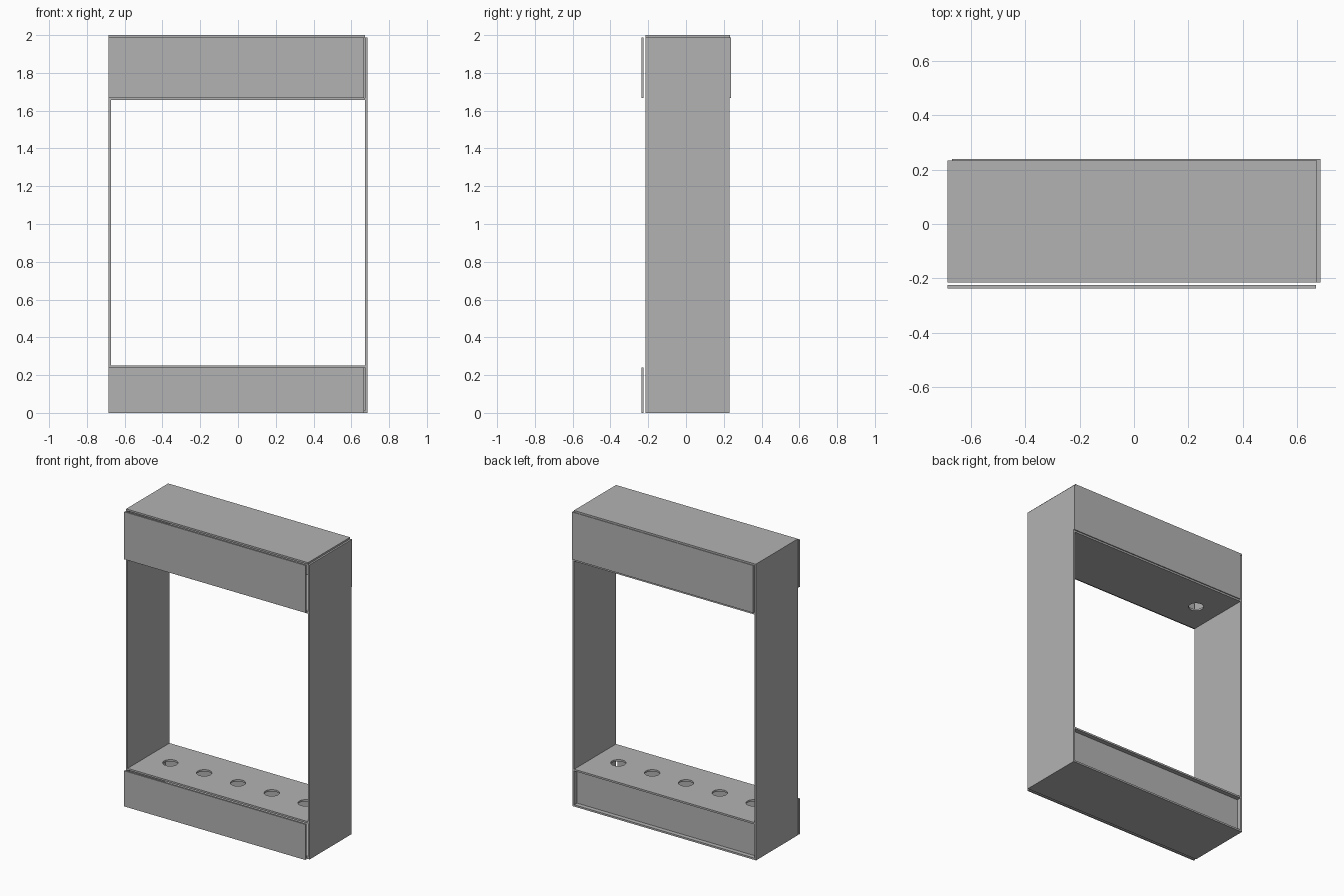
import bpy, bmesh
from mathutils import Matrix

cube = bpy.data.objects.get("Cube")
if cube:
    bpy.data.objects.remove(cube, do_unlink=True)

grey = bpy.data.materials.new("panel grey")
grey.use_nodes = True
grey.diffuse_color = (0.45, 0.45, 0.45, 1)
grey.node_tree.nodes["Principled BSDF"].inputs["Base Color"].default_value = (0.45, 0.45, 0.45, 1)

T = 0.012                      # board thickness
W = 0.685                      # half width
FRONT, BACK = -0.215, 0.231    # depth range of the frame
TOP = 2.0 - T
UPPER, LOWER = 1.656, 0.24     # undersides of the two shelves


def add_object(name, bm):
    mesh = bpy.data.meshes.new(name)
    bm.to_mesh(mesh)
    bm.free()
    mesh.materials.append(grey)
    obj = bpy.data.objects.new(name, mesh)
    bpy.context.collection.objects.link(obj)
    return obj


def board(name, x, y, z):
    """Flat box given by its (min, max) range on each axis."""
    bm = bmesh.new()
    bmesh.ops.create_cube(bm, size=1)
    for v in bm.verts:
        for i, (lo, hi) in enumerate((x, y, z)):
            v.co[i] = lo if v.co[i] < 0 else hi
    return add_object(name, bm)


def drill(obj, name, centres, z):
    """Cut round holes through a shelf."""
    bm = bmesh.new()
    for x in centres:
        bmesh.ops.create_cone(bm, cap_ends=True, segments=32, radius1=0.047, radius2=0.047,
                              depth=0.1, matrix=Matrix.Translation((x, 0, z)))
    cutter = add_object(name, bm)
    cutter.hide_render = True
    cutter.hide_set(True)
    cutter.display_type = 'WIRE'
    mod = obj.modifiers.new("holes", 'BOOLEAN')
    mod.operation = 'DIFFERENCE'
    mod.solver = 'EXACT'
    mod.object = cutter
    # Bake the cut, then discard the cutter
    bpy.context.view_layer.update()
    evaluated = obj.evaluated_get(bpy.context.evaluated_depsgraph_get())
    cut_mesh = bpy.data.meshes.new_from_object(evaluated)
    obj.modifiers.clear()
    obj.data = cut_mesh
    bpy.data.objects.remove(cutter, do_unlink=True)


# Upright sides
depth = (FRONT, BACK)
board("right_side", (-W, -W + T), depth, (0, TOP))
board("left_side", (W - T, W), depth, (0, TOP))

# Top and bottom boards
board("top_board", (-W, W - T), (FRONT, BACK + 0.003), (TOP, 2.0))
inner = (-W + T, W - T)
board("bottom_board", inner, depth, (0, T))

# Shelves with round holes
upper_shelf = board("upper_shelf", inner, depth, (UPPER, UPPER + T))
drill(upper_shelf, "upper_cutter", [-0.505], UPPER)
lower_shelf = board("lower_shelf", inner, depth, (LOWER, LOWER + T))
drill(lower_shelf, "lower_cutter", [0.2525 * i for i in range(-2, 3)], LOWER)

# Front panels, set slightly forward of the frame
front_x, front_y = (-W, W - 0.017), (-0.236, -0.236 + T)
board("upper_front_panel", front_x, front_y, (UPPER + T, TOP))
board("lower_front_panel", front_x, front_y, (0, LOWER))

# Back panels: upper one sits proud, lower one is recessed
board("upper_back_panel", (-W + 0.017, W), (BACK - 0.005, BACK + 0.007), (UPPER + T, TOP))
board("lower_back_panel", inner, (BACK - 0.03 - T, BACK - 0.03), (T, LOWER))
